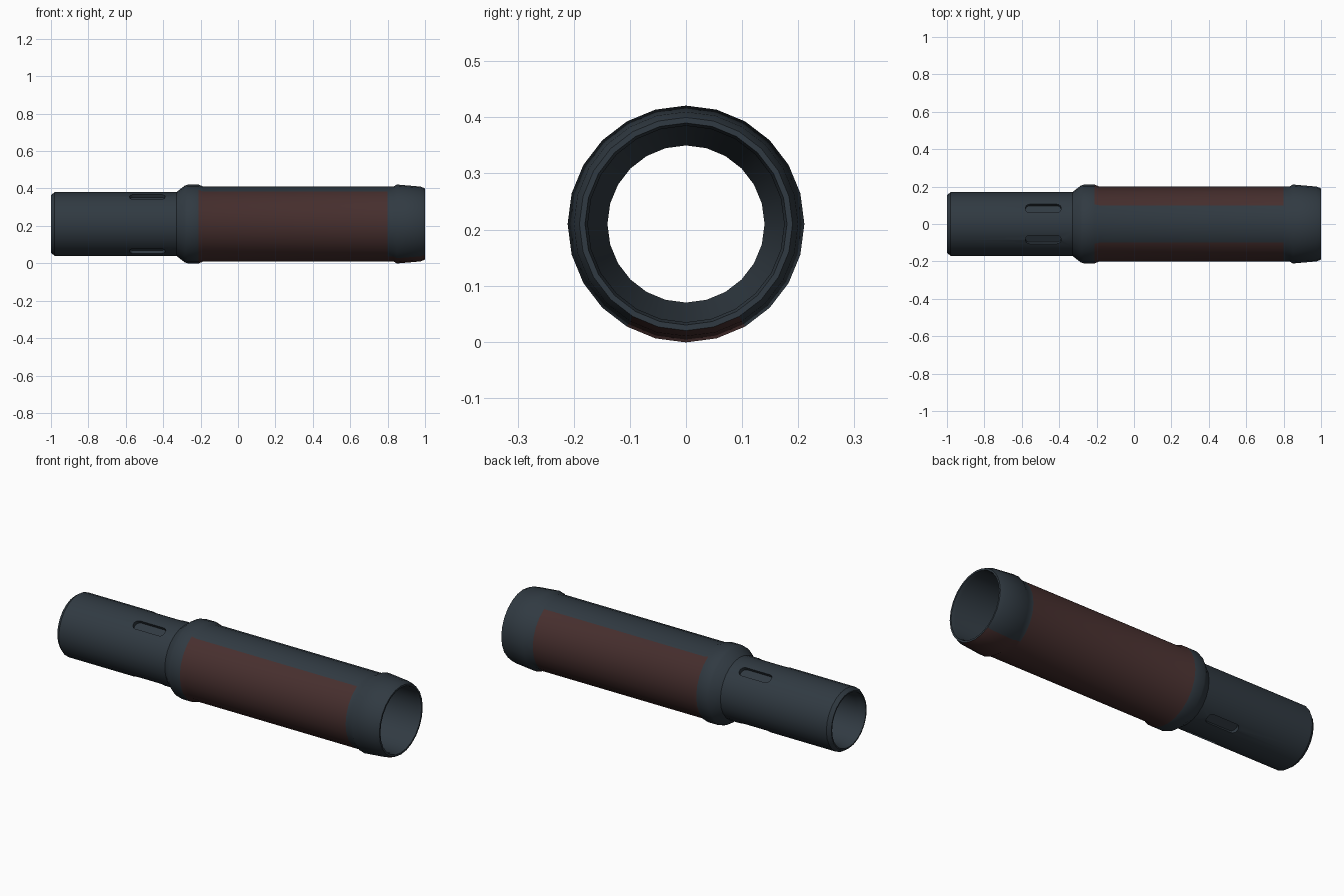
import bpy, bmesh
from math import cos, sin, pi, radians, atan2, degrees
from mathutils import Matrix, Vector

if "Cube" in bpy.data.objects:
    bpy.data.objects.remove(bpy.data.objects["Cube"])

SIDES = 24
AXIS = Vector((0, 0, 0.21))


def material(name, rgb):
    m = bpy.data.materials.new(name)
    m.use_nodes = True
    m.diffuse_color = (*rgb, 1)
    m.node_tree.nodes["Principled BSDF"].inputs["Base Color"].default_value = (*rgb, 1)
    return m


metal = material("dark blue grey metal", (0.030, 0.042, 0.054))
grip = material("dark red brown grip", (0.062, 0.028, 0.027))


def add_object(name, bm, mats):
    bmesh.ops.recalc_face_normals(bm, faces=bm.faces)
    mesh = bpy.data.meshes.new(name)
    bm.to_mesh(mesh)
    bm.free()
    for m in mats:
        mesh.materials.append(m)
    obj = bpy.data.objects.new(name, mesh)
    bpy.context.collection.objects.link(obj)
    return obj


# Outer wall, then bore, as (x, radius)
OUTER = [(-1, 0.155), (-0.98, 0.17), (-0.33, 0.17), (-0.285, 0.205), (-0.27, 0.21),
         (-0.21, 0.21), (-0.185, 0.2), (0.8, 0.2), (0.83, 0.2), (0.85, 0.211),
         (0.975, 0.2), (1, 0.19)]
BORE = [(1, 0.18), (0.98, 0.175), (-0.2, 0.175), (-0.27, 0.14), (-0.95, 0.14),
        (-0.97, 0.148), (-1, 0.148)]

# Tube: closed profile spun round the long axis
bm = bmesh.new()
rings = [[bm.verts.new(AXIS + Vector((x, r * sin(2 * pi * i / SIDES), r * cos(2 * pi * i / SIDES))))
          for i in range(SIDES)] for x, r in OUTER + BORE]
for k, a in enumerate(rings):
    b = rings[(k + 1) % len(rings)]
    for i in range(SIDES):
        j = (i + 1) % SIDES
        f = bm.faces.new((a[i], a[j], b[j], b[i]))
        c = f.calc_center_median()
        from_top = degrees(atan2(abs(c.y), c.z - AXIS.z))
        # Grip covers sides and underside, and runs on below the end collar
        on_body = -0.2 < c.x < 0.8 and from_top > 30
        on_collar = c.x > 0.8 and from_top > 150
        f.material_index = int(k < len(OUTER) - 1 and (on_body or on_collar))
tube = add_object("tube", bm, [metal, grip])

# Four shallow rounded slots in the narrow end
bm = bmesh.new()
for angle in (30, 150, 210, 330):
    part = bmesh.new()
    bmesh.ops.create_cube(part, size=1, matrix=Matrix.Diagonal((0.19, 0.052, 0.05, 1)))
    corners = [e for e in part.edges
               if abs(e.verts[0].co.z - e.verts[1].co.z) > 0.01]
    bmesh.ops.bevel(part, geom=corners, offset=0.022, segments=3, profile=0.5, affect='EDGES')
    place = (Matrix.Translation(AXIS) @ Matrix.Rotation(radians(angle), 4, 'X')
             @ Matrix.Translation((-0.485, 0, 0.174)))
    bmesh.ops.transform(part, matrix=place, verts=part.verts)
    temp = bpy.data.meshes.new("slot")
    part.to_mesh(temp)
    part.free()
    bm.from_mesh(temp)
    bpy.data.meshes.remove(temp)
cutter = add_object("slot_cutter", bm, [metal])
cutter.hide_render = True

cut = tube.modifiers.new("slots", 'BOOLEAN')
cut.operation = 'DIFFERENCE'
cut.solver = 'EXACT'
cut.object = cutter
bpy.ops.object.select_all(action='DESELECT')
tube.select_set(True)
bpy.context.view_layer.objects.active = tube
bpy.ops.object.modifier_apply(modifier="slots")
bpy.data.objects.remove(cutter)
bpy.ops.object.shade_smooth_by_angle(angle=radians(35))
